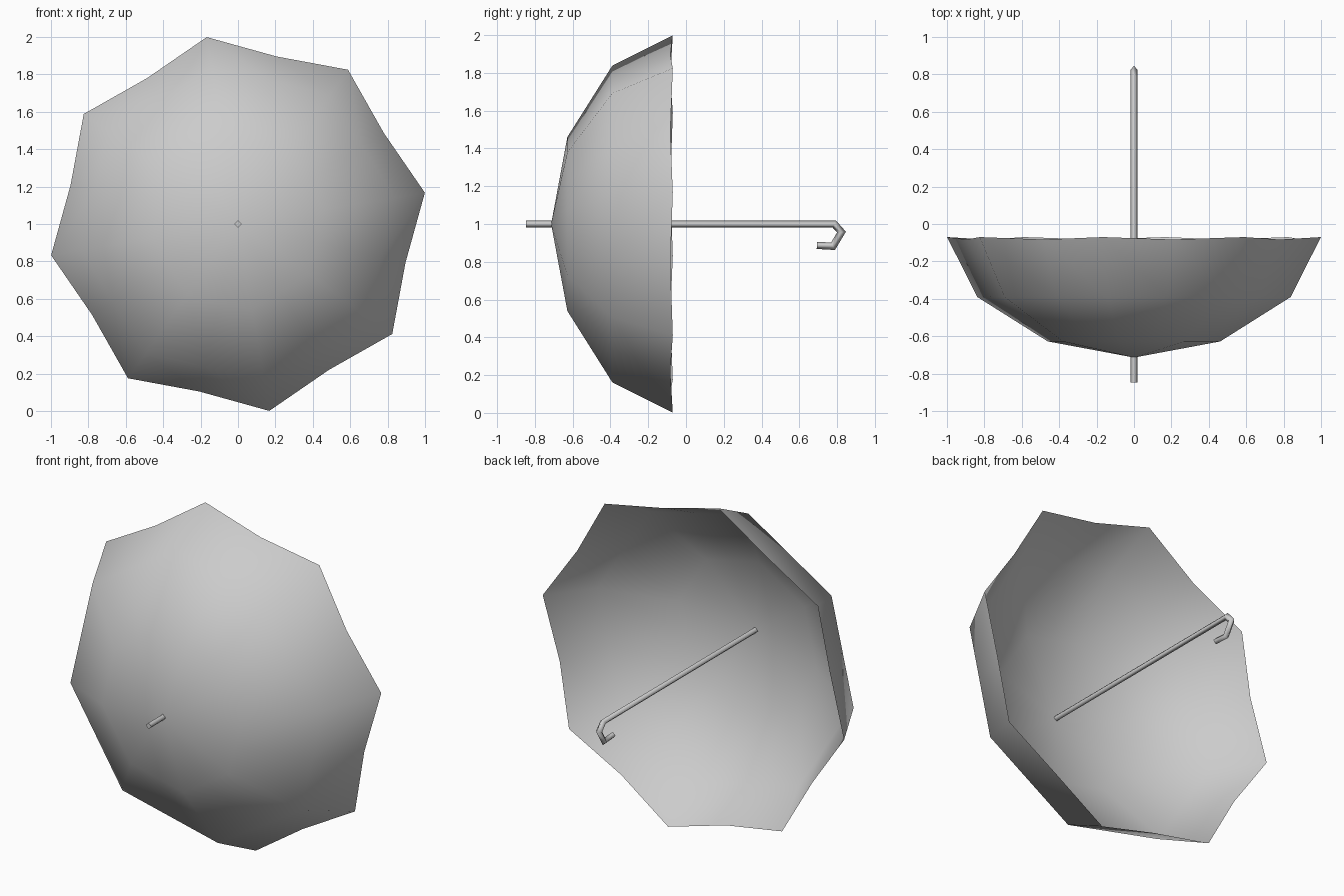
import bpy, bmesh, math
from mathutils import Vector

if "Cube" in bpy.data.objects:
    bpy.data.objects.remove(bpy.data.objects["Cube"])

grey = bpy.data.materials.new("plain grey")
grey.diffuse_color = (0.6, 0.6, 0.6, 1)
grey.use_nodes = True
grey.node_tree.nodes["Principled BSDF"].inputs["Base Color"].default_value = grey.diffuse_color


def make_object(name, bm, smooth_sides):
    bmesh.ops.recalc_face_normals(bm, faces=bm.faces)
    for f in bm.faces:
        f.smooth = smooth_sides(f)
    mesh = bpy.data.meshes.new(name)
    bm.to_mesh(mesh)
    bm.free()
    mesh.materials.append(grey)
    obj = bpy.data.objects.new(name, mesh)
    bpy.context.collection.objects.link(obj)
    return obj


# Canopy: eight ribs, straight panels between them, scalloped rim
RIBS = 8
TILT = math.radians(9.5)
CHORD = math.cos(math.pi / RIBS)
RIM_Y = -0.07
# (rib radius, rib y, mid-panel radius, mid-panel y)
RINGS = [(0.467, -0.628, 0.467 * CHORD, -0.628),
         (0.85, -0.39, 0.85 * CHORD, -0.39),
         (1.013, RIM_Y, 0.919, -0.083)]


def canopy_layer(name, depth):
    """One cloth layer; depth scales the dome towards its rim."""
    bm = bmesh.new()
    flat = lambda y: RIM_Y + (y - RIM_Y) * depth
    apex = bm.verts.new((0, flat(-0.714), 1))
    rings = []
    for k, (rib_r, rib_y, mid_r, mid_y) in enumerate(RINGS):
        ring = []
        for i in range(RIBS * 2):
            a = TILT + i * math.pi / RIBS
            r, y = (mid_r, mid_y) if i % 2 else (rib_r, rib_y)
            y = y if k == 2 else flat(y)
            ring.append(bm.verts.new((r * math.cos(a), y, 1 + r * math.sin(a))))
        rings.append(ring)
    n = RIBS * 2
    for i in range(n):
        j = (i + 1) % n
        bm.faces.new((apex, rings[0][i], rings[0][j]))
        for inner, outer in zip(rings, rings[1:]):
            bm.faces.new((inner[i], outer[i], outer[j], inner[j]))
    make_object(name, bm, lambda f: True)


canopy_layer("canopy", 1.0)
canopy_layer("canopy_lining", 0.912)

# Shaft and hooked handle: a four-sided bar swept along a path in the y-z plane
path = [Vector(p) for p in ((0, -0.847, 1), (0, 0.785, 1), (0, 0.823, 0.957),
                            (0, 0.778, 0.882), (0, 0.693, 0.887))]
R = 0.019
bm = bmesh.new()
loops = []
for k, p in enumerate(path):
    before = (p - path[k - 1]).normalized() if k else None
    after = (path[k + 1] - p).normalized() if k < len(path) - 1 else None
    before, after = before or after, after or before
    t = (before + after).normalized()
    side = Vector((0, -t.z, t.y)) * (R / max(t.dot(before), 0.5))
    across = Vector((R, 0, 0))
    loops.append([bm.verts.new(p + o) for o in (across, side, -across, -side)])
for a, b in zip(loops, loops[1:]):
    for i in range(4):
        j = (i + 1) % 4
        bm.faces.new((a[i], a[j], b[j], b[i]))
caps = [bm.faces.new(loops[0]), bm.faces.new(loops[-1])]
make_object("shaft_and_handle", bm, lambda f: f not in caps)
